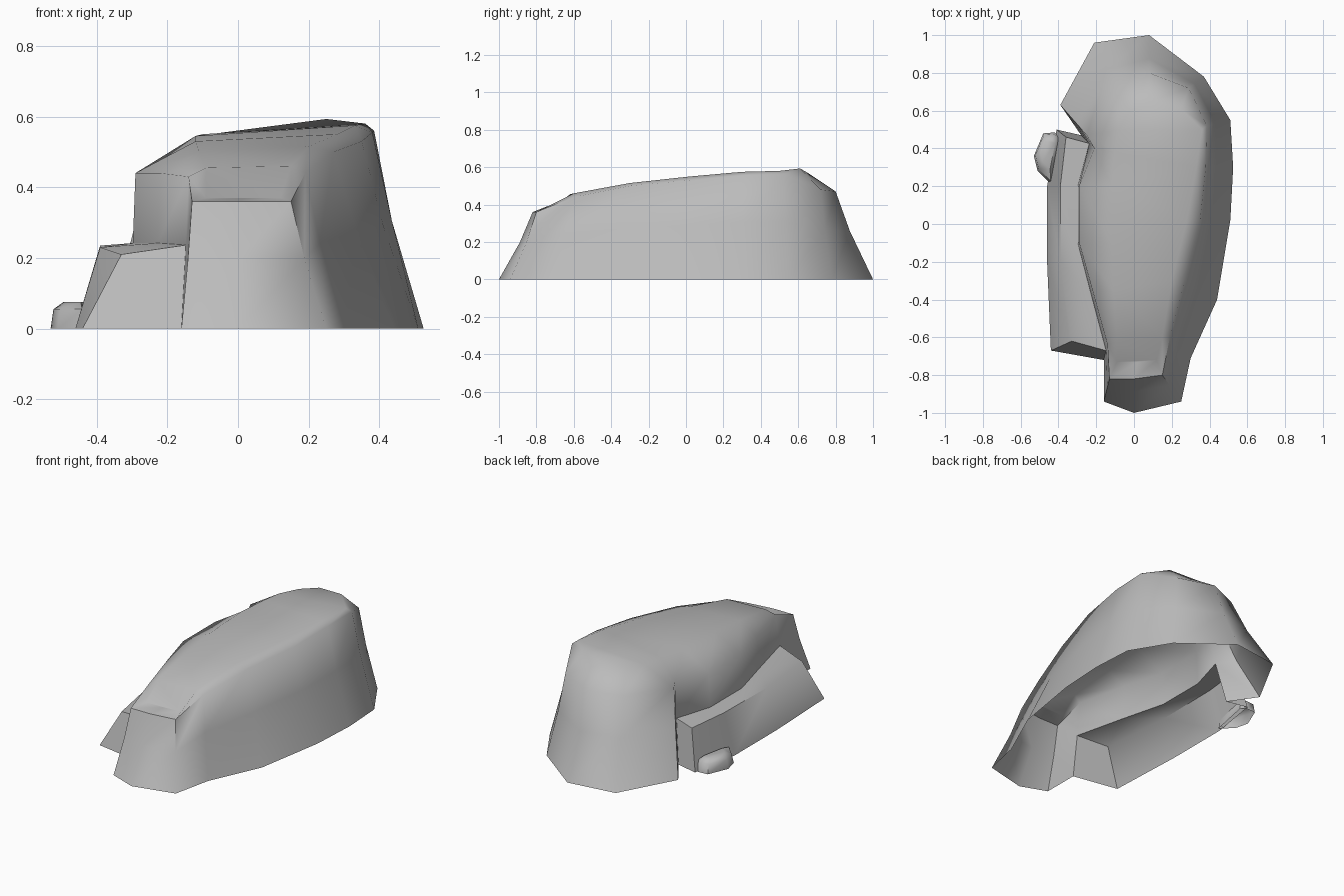
import bpy, bmesh, math
from mathutils import Vector

if "Cube" in bpy.data.objects:
    bpy.data.objects.remove(bpy.data.objects["Cube"])

stone = bpy.data.materials.new("grey stone")
stone.use_nodes = True
grey = (0.5, 0.5, 0.5, 1)
stone.diffuse_color = grey
stone.node_tree.nodes["Principled BSDF"].inputs["Base Color"].default_value = grey


def add_ring(bm, points):
    return [bm.verts.new(p) for p in points]


def bridge(bm, low, high, skip=(), closed=True):
    """Join two rings of equal length with quads."""
    count = len(low)
    for i in range(count if closed else count - 1):
        j = (i + 1) % count
        if i in skip:
            continue
        corners = []
        for v in (low[i], low[j], high[j], high[i]):
            if v not in corners:
                corners.append(v)
        bm.faces.new(corners)


def finish(bm, name, angle):
    loose = [v for v in bm.verts if not v.link_faces]
    bmesh.ops.delete(bm, geom=loose, context="VERTS")
    bmesh.ops.recalc_face_normals(bm, faces=bm.faces[:])
    mesh = bpy.data.meshes.new(name)
    bm.to_mesh(mesh)
    bm.free()
    obj = bpy.data.objects.new(name, mesh)
    bpy.context.collection.objects.link(obj)
    mesh.materials.append(stone)
    bpy.ops.object.select_all(action="DESELECT")
    obj.select_set(True)
    bpy.context.view_layer.objects.active = obj
    bpy.ops.object.shade_smooth_by_angle(angle=math.radians(angle))


# Outlines run counter-clockwise from the front tip
base_outline = [
    (0, -1), (.25, -.94), (.3, -.71), (.44, -.4), (.51, .02), (.525, .3),
    (.51, .55), (.37, .78), (.08, 1), (-.21, .96), (-.39, .63), (-.28, .47),
    (-.31, .2), (-.31, -.1), (-.24, -.4), (-.16, -.72), (-.16, -.94)]
shoulder = [
    (0, -.82, .36), (.15, -.8, .36), (.19, -.6, .44), (.27, -.3, .5),
    (.35, .02, .53), (.38, .3, .555), (.385, .52, .56), (.29, .72, .48),
    (.08, .8, .47), (-.1, .73, .46), (-.25, .47, .45), (-.21, .4, .45),
    (-.29, .2, .44), (-.29, -.1, .44), (-.22, -.35, .44), (-.14, -.64, .43),
    (-.13, -.82, .36)]
crown = [
    (.02, -.73, .37), (.12, -.72, .37), (.15, -.6, .46), (.2, -.3, .515),
    (.28, .02, .55), (.33, .3, .575), (.36, .5, .58), (.25, .61, .593),
    (.08, .65, .57), (-.02, .6, .555), (-.08, .5, .55), (-.1, .38, .55),
    (-.12, .2, .545), (-.12, -.1, .53), (-.11, -.35, .5), (-.09, -.62, .455),
    (-.09, -.73, .37)]

# Main rock: open-bottomed shell with a flared foot
bm = bmesh.new()
foot = [Vector((x, y, 0)) for x, y in base_outline]
waist = []
for a, b in zip(foot, map(Vector, shoulder)):
    p = a.lerp(b, .62)
    p.z = b.z * .55
    waist.append(p)
rings = [add_ring(bm, r) for r in (foot, waist, shoulder, crown)]
ledge_start, ledge_end = 11, 15
bridge(bm, rings[0], rings[1], skip=range(ledge_start, ledge_end))
bridge(bm, rings[1], rings[2])
bridge(bm, rings[2], rings[3])

# Top of the rock: strips from side to side
top = rings[3]
bm.faces.new((top[0], top[1], top[-1]))
for i in range(1, 8):
    bm.faces.new((top[i], top[i + 1], top[-i - 1], top[-i]))

# Low side ledge, joined to the waist of the rock
ledge_foot = add_ring(bm, [(-.41, .5, 0), (-.46, .2, 0), (-.46, -.2, 0), (-.44, -.67, 0)])
ledge_rim = add_ring(bm, [(-.36, .46, .235), (-.39, .2, .235), (-.39, -.2, .23), (-.33, -.62, .21)])
wall = rings[1][ledge_start:ledge_end + 1]
bridge(bm, [rings[0][ledge_start]] + ledge_foot + [rings[0][ledge_end]],
       [wall[0]] + ledge_rim + [wall[-1]], closed=False)
bridge(bm, ledge_rim + [wall[-1]], wall, closed=False)
finish(bm, "main_rock", 60)

# Small stone beside the ledge
bm = bmesh.new()
outline = [(-.44, .21), (-.39, .46), (-.42, .485), (-.48, .48), (-.53, .36), (-.51, .28)]
centre = Vector((-.45, .39))
levels = []
for scale, height in ((1, 0), (.9, .055), (.55, .075)):
    flat = [centre + (Vector(p) - centre) * scale for p in outline]
    levels.append(add_ring(bm, [(p.x, p.y, height) for p in flat]))
for low, high in zip(levels, levels[1:]):
    bridge(bm, low, high)
bm.faces.new(levels[-1])
finish(bm, "small_stone", 50)
